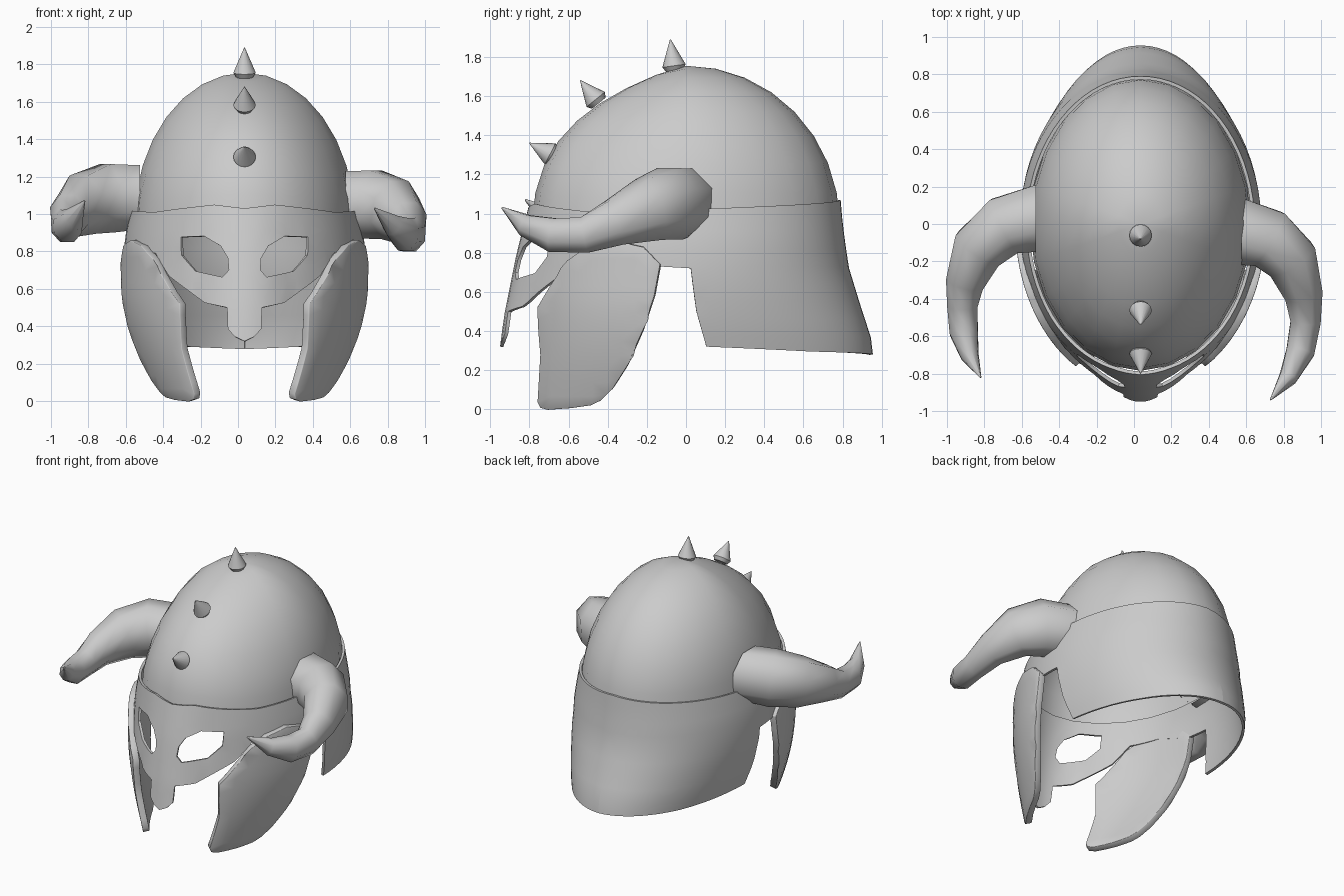
import bpy, bmesh, math
from mathutils import Vector
from mathutils.geometry import delaunay_2d_cdt

if "Cube" in bpy.data.objects:
    bpy.data.objects.remove(bpy.data.objects["Cube"])

CX = 0.035  # the helmet axis sits slightly off x = 0


def make_object(name, bm, loc=(0, 0, 0), angle=35, thickness=0, offset=-1, bevel=0):
    """Link a mesh; sheets (thickness > 0) are mirrored and thickened first."""
    me = bpy.data.meshes.new(name)
    bm.to_mesh(me)
    bm.free()
    ob = bpy.data.objects.new(name, me)
    ob.location = loc
    bpy.context.collection.objects.link(ob)
    bpy.ops.object.select_all(action='DESELECT')
    ob.select_set(True)
    bpy.context.view_layer.objects.active = ob
    if thickness:
        ob.modifiers.new('Mirror', 'MIRROR').merge_threshold = 0.001
        sol = ob.modifiers.new('Thickness', 'SOLIDIFY')
        sol.thickness, sol.offset = thickness, offset
        if bevel:
            bev = ob.modifiers.new('Rounded rim', 'BEVEL')
            bev.width, bev.segments = bevel, 2
            bev.limit_method, bev.angle_limit = 'ANGLE', math.radians(50)
        for m in list(ob.modifiers):
            bpy.ops.object.modifier_apply(modifier=m.name)
    bpy.ops.object.shade_smooth_by_angle(angle=math.radians(angle))
    return ob


def lerp(table, v):
    """Piecewise linear lookup in ascending (key, value) pairs."""
    if v <= table[0][0]:
        return table[0][1]
    for (a, fa), (b, fb) in zip(table, table[1:]):
        if v <= b:
            return fa + (fb - fa) * (v - a) / (b - a)
    return table[-1][1]


def inside(p, poly):
    hit = False
    for a, b in zip(poly, poly[1:] + poly[:1]):
        if (a[1] > p[1]) != (b[1] > p[1]):
            if p[0] < a[0] + (b[0] - a[0]) * (p[1] - a[1]) / (b[1] - a[1]):
                hit = not hit
    return hit


def resample(poly, step):
    out = []
    for a, b in zip(poly, poly[1:] + poly[:1]):
        a, b = Vector(a), Vector(b)
        n = max(1, math.ceil((b - a).length / step))
        out += [a.lerp(b, i / n) for i in range(n)]
    return out


def sheet(outline, holes, surface, step):
    """Fill a 2D outline with holes and bend it onto a surface."""
    loops = [resample(l, step) for l in [outline] + holes]
    pts, edges = [], []
    for l in loops:
        k, n = len(pts), len(l)
        pts += l
        edges += [(k + i, k + (i + 1) % n) for i in range(n)]

    def keep(p):
        return inside(p, loops[0]) and not any(inside(p, h) for h in loops[1:])
    rim = list(pts)
    us, vs = [p[0] for p in outline], [p[1] for p in outline]
    for i in range(int((max(us) - min(us)) / step) + 1):
        for j in range(int((max(vs) - min(vs)) / step) + 1):
            p = Vector((min(us) + i * step, min(vs) + j * step))
            if keep(p) and min((p - q).length for q in rim) > step * 0.5:
                pts.append(p)
    res = delaunay_2d_cdt(pts, edges, [], 0, 1e-5)
    bm = bmesh.new()
    vv = [bm.verts.new(surface(p[0], p[1])) for p in res[0]]
    for f in res[2]:
        if keep(sum((res[0][i] for i in f), Vector((0, 0))) / len(f)):
            bm.faces.new([vv[i] for i in f])
    bmesh.ops.delete(bm, geom=[v for v in bm.verts if not v.link_faces], context='VERTS')
    return bm


# Dome: upper half of an ellipsoid, a little flatter towards the brow
bm = bmesh.new()
bmesh.ops.create_uvsphere(bm, u_segments=24, v_segments=16, radius=1)
bmesh.ops.delete(bm, geom=[v for v in bm.verts if v.co.z < -0.01], context='VERTS')
for v in bm.verts:
    dip = 0.055 * math.sin(math.pi * min(1, max(0, -v.co.y)))
    v.co = (v.co.x * 0.59, v.co.y * 0.785, v.co.z * 0.805 - dip * min(1, v.co.z * 3))
make_object('dome', bm, (CX, 0, 0.95), 60)

# Face mask, brow band and neck guard: one bent shell, u = angle from the front
RX = [(0.28, 0.57), (0.45, 0.615), (0.65, 0.645), (0.85, 0.645), (1.05, 0.605)]
FRONT = [(0.33, 0.95), (0.5, 0.925), (0.8, 0.865), (1.05, 0.80)]
BACK = [(0.28, 0.955), (0.35, 0.95), (0.55, 0.885), (0.73, 0.83), (0.95, 0.80), (1.07, 0.79)]


def shell(u, z):
    ry = lerp(FRONT if u < math.pi / 2 else BACK, z)
    ridge = 0.04 * min(1, (u / 0.4) ** 2) * max(0, min(1, (1.05 - z) / 0.3))
    if u < math.pi / 2:
        ry -= ridge
    return (lerp(RX, z) * math.sin(u), -ry * math.cos(u), z)


shell_outline = [
    (0, 0.32), (0.09, 0.345), (0.15, 0.385), (0.15, 0.50), (0.345, 0.525),
    (0.515, 0.60), (0.68, 0.67), (0.83, 0.79), (1.1, 0.80), (1.4, 0.73),
    (1.6, 0.72), (1.63, 0.5), (1.68, 0.32), (2.3, 0.295), (math.pi, 0.28),
    (math.pi, 1.07), (1.57, 1.02), (0.9, 1.01), (0.27, 1.05), (0, 1.03)]
eye = [(0.56, 0.877), (0.345, 0.882), (0.2, 0.83), (0.139, 0.765), (0.131, 0.70),
       (0.186, 0.663), (0.42, 0.695), (0.55, 0.78)]
make_object('mask_and_neck_guard', sheet(shell_outline, [eye], shell, 0.09), (CX, 0, 0),
            40, thickness=0.018)


# Cheek plates: outlined in the side view, wrapped round the face
def cheek(y, z):
    taper = 1 - 0.27 * (max(0, 0.6 - z) / 0.6) ** 1.8
    return (0.655 * math.sqrt(1 - (y / 0.875) ** 2) * taper, y, z)


cheek_outline = [
    (-0.13, 0.74), (-0.22, 0.83), (-0.36, 0.86), (-0.50, 0.83), (-0.60, 0.76),
    (-0.68, 0.64), (-0.75, 0.52), (-0.745, 0.40), (-0.735, 0.28), (-0.75, 0.04),
    (-0.735, 0.01), (-0.70, 0.0), (-0.58, 0.01), (-0.48, 0.025), (-0.43, 0.05),
    (-0.37, 0.11), (-0.30, 0.22), (-0.22, 0.40), (-0.16, 0.58)]
make_object('cheek_plates', sheet(cheek_outline, [], cheek, 0.07), (CX, 0, 0), 50,
            thickness=0.045, offset=-0.3, bevel=0.013)


# Horns: tapered tubes swept along curved paths
def horn(name, path):
    radii = [0.185, 0.165, 0.145, 0.105, 0.083, 0.078, 0.05, 0.004]
    sides = 8
    bm = bmesh.new()
    path = [Vector(p) for p in path]
    rings = []
    for i, (p, r) in enumerate(zip(path, radii)):
        t = (path[min(i + 1, 7)] - path[max(i - 1, 0)]).normalized()
        if i == 0:
            t = Vector((math.copysign(1, p.x), 0, 0))
        side = t.cross(Vector((0, 0, 1))).normalized()
        up = side.cross(t)
        rv = r * (1.0 if i == 0 else 1.2)
        ring = []
        for k in range(sides):
            a = 2 * math.pi * (k + 0.5) / sides
            ring.append(bm.verts.new(p + side * r * math.cos(a) * 1.05 + up * rv * math.sin(a)))
        rings.append(ring)
    for a, b in zip(rings, rings[1:]):
        for k in range(sides):
            bm.faces.new((a[k], a[(k + 1) % sides], b[(k + 1) % sides], b[k]))
    bm.faces.new(rings[-1])
    bmesh.ops.recalc_face_normals(bm, faces=bm.faces)
    make_object(name, bm, angle=50)


horn('right_horn', [(0.575, -0.04, 1.06), (0.72, -0.08, 1.05), (0.84, -0.19, 1.02),
                    (0.905, -0.37, 0.95), (0.918, -0.52, 0.89), (0.89, -0.68, 0.89),
                    (0.825, -0.82, 0.94), (0.73, -0.94, 1.03)])
horn('left_horn', [(-0.525, 0.03, 1.09), (-0.69, -0.01, 1.085), (-0.83, -0.13, 1.05),
                   (-0.903, -0.31, 0.99), (-0.918, -0.44, 0.94), (-0.91, -0.58, 0.935),
                   (-0.88, -0.70, 0.98), (-0.82, -0.82, 1.07)])

# Crest spikes: cone on a short flared collar, aimed from base to tip
for i, (base, tip) in enumerate([((-0.06, 1.745), (-0.08, 1.89)),
                                 ((-0.455, 1.575), (-0.54, 1.68)),
                                 ((-0.685, 1.30), (-0.80, 1.36))]):
    b, t = Vector((0, *base)), Vector((0, *tip))
    length = (t - b).length
    q = (t - b).to_track_quat('Z', 'Y')
    bm = bmesh.new()
    prev = None
    for r, h in [(0.045, -0.015), (0.06, 0.01), (0.055, 0.022), (0.002, length)]:
        ring = [bm.verts.new(b + q @ Vector((r * math.cos(k * math.pi / 8),
                                             r * math.sin(k * math.pi / 8), h)))
                for k in range(16)]
        if prev:
            for k in range(16):
                bm.faces.new((prev[k], prev[(k + 1) % 16], ring[(k + 1) % 16], ring[k]))
        else:
            bm.faces.new(ring[::-1])
        prev = ring
    bm.faces.new(prev)
    make_object('crest_spike_%d' % (i + 1), bm, (CX, 0, 0))
